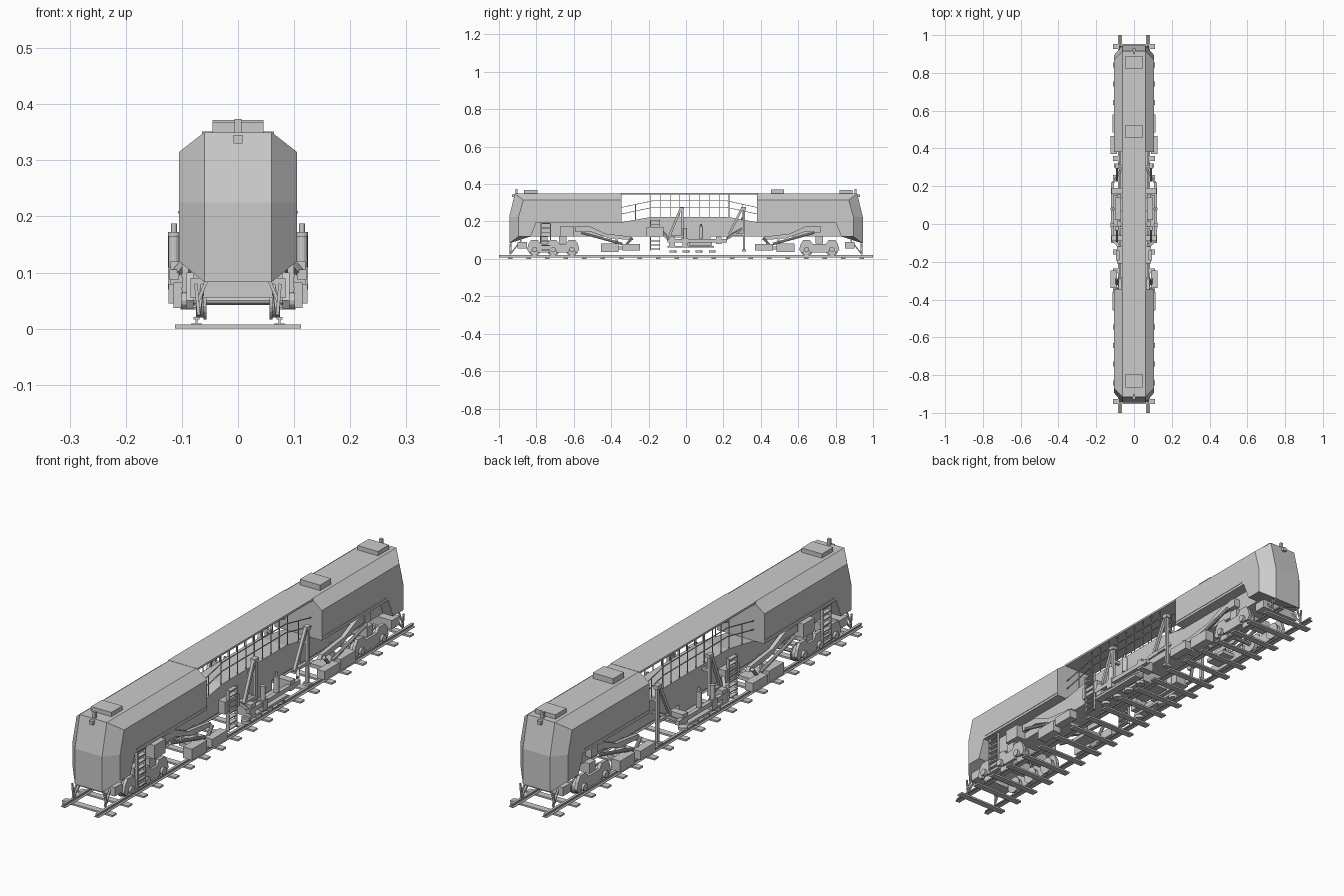
import bpy, bmesh, math
from mathutils import Vector, Matrix

if "Cube" in bpy.data.objects:
    bpy.data.objects.remove(bpy.data.objects["Cube"])


def finish(name, bm, mirror=False):
    bmesh.ops.recalc_face_normals(bm, faces=bm.faces)
    me = bpy.data.meshes.new(name)
    bm.to_mesh(me)
    bm.free()
    ob = bpy.data.objects.new(name, me)
    bpy.context.collection.objects.link(ob)
    if mirror:
        m = ob.modifiers.new("Mirror", 'MIRROR')
        m.use_clip = True
    return ob


def add_box(bm, x, y, z):
    m = Matrix.Translation(((x[0]+x[1])/2, (y[0]+y[1])/2, (z[0]+z[1])/2)) @ \
        Matrix.Diagonal((x[1]-x[0], y[1]-y[0], z[1]-z[0], 1))
    bmesh.ops.create_cube(bm, size=1, matrix=m)


def boxes(name, items, mirror=False):
    bm = bmesh.new()
    for it in items:
        add_box(bm, *it)
    return finish(name, bm, mirror)


def bars(name, items, w, mirror=False, sides=4):
    # straight bars between point pairs
    bm = bmesh.new()
    for a, b in items:
        a, b = Vector(a), Vector(b)
        d = b - a
        m = Matrix.Translation((a+b)/2) @ d.to_track_quat('Z', 'Y').to_matrix().to_4x4() @ \
            Matrix.Rotation(math.pi/sides, 4, 'Z')
        bmesh.ops.create_cone(bm, cap_ends=True, segments=sides, radius1=w*0.7, radius2=w*0.7,
                              depth=d.length, matrix=m)
    return finish(name, bm, mirror)


def prism(name, pts, x0, x1, mirror=False):
    # y-z outline extruded along x
    bm = bmesh.new()
    f = bm.faces.new([bm.verts.new((x0, y, z)) for y, z in pts])
    r = bmesh.ops.extrude_face_region(bm, geom=[f])
    bmesh.ops.translate(bm, vec=(x1-x0, 0, 0),
                        verts=[v for v in r['geom'] if isinstance(v, bmesh.types.BMVert)])
    return finish(name, bm, mirror)


def cyls(name, items, axis='X', mirror=False, seg=20):
    bm = bmesh.new()
    for c, r, d in items:
        rot = Matrix.Rotation(math.pi/2, 4, 'Y') if axis == 'X' else Matrix()
        bmesh.ops.create_cone(bm, cap_ends=True, segments=seg, radius1=r, radius2=r, depth=d,
                              matrix=Matrix.Translation(c) @ rot)
    return finish(name, bm, mirror)


# Track
boxes("sleepers", [((-.112, .112), (y-.013, y+.013), (0, .007))
                   for y in [-.94 + i*1.88/19 for i in range(20)]])
boxes("rails", [((.064, .084), (-1, 1), (.007, .009)), ((.072, .076), (-1, 1), (.009, .016)),
                ((.069, .079), (-1, 1), (.016, .021))], True)


# Faceted cab shells, one at each end
def cab(name, s, end):
    P = dict(a=(0, -.915, .35), b=(.06, -.915, .35), c=(0, -.945, .225), d=(.06, -.945, .225),
             e=(0, -.945, .083), f=(.06, -.945, .083), g=(.105, -.87, .315), h=(.105, -.895, .225),
             i=(.105, -.895, .12), j=(.105, -.83, .12), k=(.105, -.80, .195), l=(.105, end, .195),
             m=(.105, end, .315), n=(.06, end, .35), o=(0, end, .35), p=(0, end, .195),
             q=(0, -.80, .195), r=(0, -.83, .12))
    bm = bmesh.new()
    V = {key: bm.verts.new((x, y*s, z)) for key, (x, y, z) in P.items()}
    for face in "abdc cdfe bghd dhif ghijklm abno bgmn onmlp plkq qkjr rjife".split():
        if face == "rjife":
            for t in ("rjif", "rfe"):
                bm.faces.new([V[k] for k in t])
        else:
            bm.faces.new([V[k] for k in face])
    finish(name, bm, True)


cab("front_cab", 1, -.345)
cab("rear_cab", -1, -.38)
boxes("side_trim", [((.104, .107), (-.79, -.345), (.205, .210)),
                    ((.104, .107), (.38, .79), (.205, .210))], True)

# Main frame with raised centre, middle roof
prism("main_frame", [(-.9, .12), (.9, .12), (.9, .196), (.38, .196), (.22, .225), (-.18, .225),
                     (-.345, .196), (-.9, .196)], -.06, .06)
boxes("middle_roof", [((-.064, .064), (-.35, .385), (.343, .351))])
boxes("roof_units", [((-.045, .045), (y-.035, y+.035), (.345, z))
                     for y, z in ((-.83, .367), (.49, .372), (.855, .367))])
for s in (-1, 1):
    e = "front" if s < 0 else "rear"
    boxes(e + "_horn", [((-.006, .006), sorted((s*.9, s*.912)), (.34, .374))])
    boxes(e + "_headlight", [((-.008, .008), sorted((s*.91, s*.93)), (.33, .345))])
    # Track guards under each nose
    boxes(e + "_beam", [((-.085, .085), sorted((s*.85, s*.9)), (.055, .09))])
    bars(e + "_guard", [((.06, s*.88, .10), (.07, s*.94, .024)),
                        ((.075, s*.94, .08), (.07, s*.94, .024)),
                        ((.055, s*.935, .088), (.075, s*.935, .04))], .006, True)

# Railings of the open middle walkway
ys = [-.19 + i*.0525 for i in range(9)]
rail = [((.058, y, .22), (.058, y, .345)) for y in ys]
for h in (.05, .085):
    zs = [(-.345, .19+h), (-.18, .225+h), (.22, .225+h), (.38, .19+h)]
    rail += [((.058, *zs[i]), (.058, *zs[i+1])) for i in range(3)]
rail += [((.058, y, .2), (.058, y, .29)) for y in (-.27, .3)]
bars("walkway_railing", rail, .003, True)


# Ladders
def ladder(name, y, x, z0, z1, n):
    items = [((x, x+.012), (y+d-.002, y+d+.002), (z0, z1)) for d in (-.025, .025)]
    items += [((x-.004, x+.014), (y-.025, y+.025), (z-.002, z+.002))
              for z in [z0 + .008 + i*(z1-z0-.014)/(n-1) for i in range(n)]]
    boxes(name, items, True)


ladder("cab_ladder", -.75, .088, .04, .195, 7)
ladder("middle_ladder", -.165, .082, .045, .21, 8)


# Bogies: wheels, axles and humped side frames
def bogie(name, axles):
    cyls(name + "_wheels", [((.066, y, .05), .030, .018) for y in axles] +
         [((.059, y, .05), .034, .005) for y in axles], mirror=True)
    cyls(name + "_axles", [((0, y, .05), .008, .19) for y in axles], seg=10)
    cyls(name + "_axle_boxes", [((.094, y, .05), .014, .016) for y in axles], mirror=True, seg=12)
    a, b = axles[0], axles[-1]
    pts = [(a-.04, .05)]
    for y in axles:
        pts += [(y-.032, .08), (y-.018, .1), (y+.018, .1), (y+.032, .08)]
    pts += [(b+.04, .05), (b+.03, .035)]
    for y in reversed(axles):
        pts += [(y+.018, .035), (y+.012, .05), (y-.012, .05), (y-.018, .035)]
    pts += [(a-.03, .035)]
    prism(name + "_side_frame", pts, .079, .092, True)
    boxes(name + "_bolster", [((-.085, .085), (y-.02, y+.02), (.082, .122)) for y in
                              [(p+q)/2 for p, q in zip(axles, axles[1:])]])


bogie("front_bogie", [-.81, -.71, -.61])
bogie("rear_bogie", [.645, .78])


# Ballast ploughs hung on jointed arms
def plough(name, yc, s):
    def pr(d):
        return tuple(sorted((yc+s*d[0], yc+s*d[1])))
    boxes(name + "_blades", [((.075, .115), pr((-.105, -.01)), (.037, .082)),
                             ((.09, .124), pr((.01, .105)), (.045, .08)),
                             ((.02, .08), pr((-.05, .05)), (.05, .065))], True)
    prism(name + "_arm", [(yc+s*d, z) for d, z in ((-.24, .175), (-.16, .172), (-.08, .135), (.06, .118),
                          (.07, .1), (-.06, .11), (-.16, .145), (-.24, .145))], .066, .082, True)
    bars(name + "_ram", [((.09, yc-s*.21, .14), (.09, yc+s*.01, .08)),
                         ((.09, yc+s*.06, .11), (.09, yc+s*.03, .075))], .010, True, 10)
    bars(name + "_hanger", [((.06, yc-s*.02, .13), (.08, yc-s*.02, .07))], .012, True)


plough("front_plough", -.35, 1)
plough("rear_plough", .475, -1)
boxes("side_lockers", [((.06, .1), (-.67, -.6), (.12, .175)), ((.06, .09), (-.21, -.12), (.12, .17)),
                       ((.06, .085), (.68, .72), (.14, .175))], True)

# Central lifting unit
boxes("lifting_unit", [((.105, .122), (-.1, .22), (.088, .105)), ((.085, .118), (-.1, .15), (.06, .07)),
                       ((.06, .12), (-.09, -.06), (.07, .12)), ((.06, .12), (.16, .19), (.08, .12)),
                       ((-.06, .06), (0, .13), (.07, .12)), ((.07, .1), (.02, .14), (.072, .09)),
                       ((.105, .125), (-.02, .01), (.07, .11))], True)
cyls("lifting_cylinders", [((.114, .08, .14), .011, .064), ((.114, .08, .177), .005, .02),
                           ((.114, -.005, .135), .010, .06)], 'Z', True, 16)
cyls("clamp_rollers", [((.085, y, .04), .018, .012) for y in (-.07, 0, .07, .14)], 'Z', True, 14)

# Triangular gantries and support posts beside the walkway
bars("gantry", [((.09, -.02, .11), (.09, -.02, .27)), ((.09, -.09, .12), (.09, -.03, .265)),
                ((.09, -.09, .12), (.09, -.02, .12)), ((.06, -.02, .21), (.09, -.02, .21)),
                ((.09, .31, .045), (.09, .31, .275)), ((.09, .23, .13), (.09, .3, .27)),
                ((.09, .23, .13), (.09, .31, .13)), ((.06, .3, .215), (.09, .31, .215)),
                ((.06, .3, .16), (.11, .22, .11)), ((.06, -.14, .16), (.11, -.09, .1))], .012, True)
boxes("gantry_heads", [((.08, .1), (-.035, -.01), (.262, .276)), ((.08, .1), (.295, .32), (.262, .278)),
                       ((.075, .105), (.3, .32), (.04, .05))], True)
